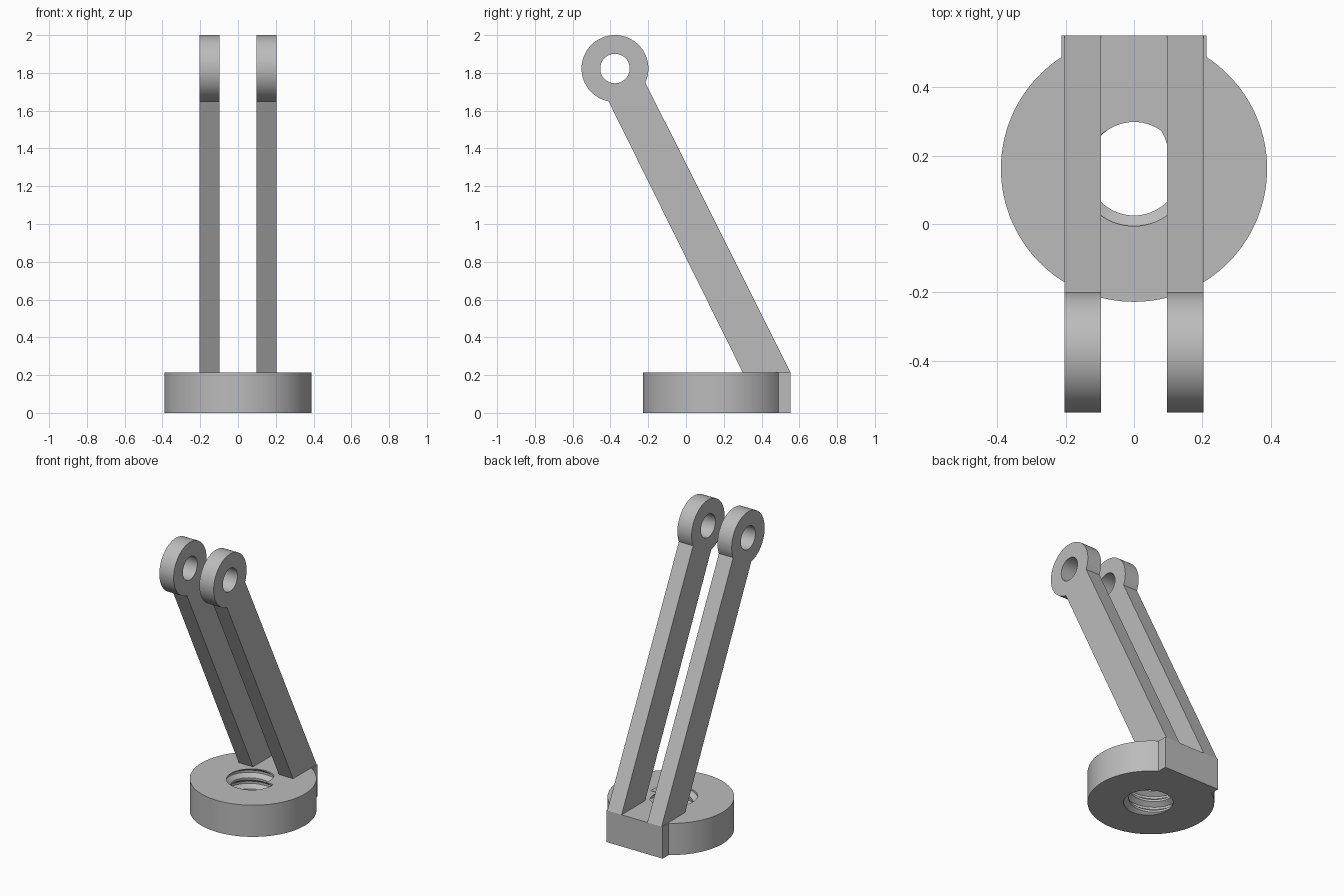
import bpy, bmesh, math
from mathutils import Matrix

cube = bpy.data.objects.get("Cube")
if cube:
    bpy.data.objects.remove(cube, do_unlink=True)

grey = bpy.data.materials.new("plain grey")
grey.use_nodes = True
COLOUR = (0.5, 0.5, 0.5, 1)
grey.diffuse_color = COLOUR
grey.node_tree.nodes["Principled BSDF"].inputs["Base Color"].default_value = COLOUR

TOP = 0.215          # top of the base
CY = 0.162           # centre of the disc in y
EYE = (-0.376, 1.823)  # eye centre in y, z
EYE_R, PIN_R = 0.177, 0.078


def finish(bm, name):
    bmesh.ops.recalc_face_normals(bm, faces=bm.faces)
    mesh = bpy.data.meshes.new(name)
    bm.to_mesh(mesh)
    bm.free()
    mesh.materials.append(grey)
    obj = bpy.data.objects.new(name, mesh)
    bpy.context.collection.objects.link(obj)
    return obj


def cylinder(name, radius, depth, matrix, segments):
    bm = bmesh.new()
    bmesh.ops.create_cone(bm, cap_ends=True, segments=segments, radius1=radius,
                          radius2=radius, depth=depth, matrix=matrix)
    return finish(bm, name)


def block(name, low, high):
    bm = bmesh.new()
    bmesh.ops.create_cube(bm, size=1)
    for v in bm.verts:
        v.co = [h if c > 0 else l for c, l, h in zip(v.co, low, high)]
    return finish(bm, name)


def combine(target, tool, operation):
    """Apply a boolean and drop the helper object."""
    tool.hide_render = True
    mod = target.modifiers.new("cut", "BOOLEAN")
    mod.operation, mod.object, mod.solver = operation, tool, "EXACT"
    bpy.context.view_layer.objects.active = target
    bpy.ops.object.modifier_apply(modifier=mod.name)
    bpy.data.objects.remove(tool, do_unlink=True)


def thread_cutter(minor, major, pitch, segments=64):
    """Helical plug: every column repeats the thread profile, lifted with the angle."""
    profile = [(0, major), (0.2, major), (0.5, minor), (0.7, minor)]
    step, turns = len(profile), 6
    # groove is centred at the top face on the front side
    base = TOP - (4.1 + 0.75) * pitch
    bm = bmesh.new()
    cols = []
    for i in range(segments):
        a = math.tau * i / segments
        cols.append([bm.verts.new((r * math.cos(a), CY + r * math.sin(a),
                                   base + pitch * (t + u + i / segments)))
                     for t in range(turns) for u, r in profile])
    # the last column joins the first one a full turn higher
    cols.append(cols[0][step:])
    count = step * turns
    cols = [c[:count - step] if i else c for i, c in enumerate(cols)]
    for a, b in zip(cols, cols[1:]):
        for k in range(count - step - 1):
            bm.faces.new((a[k], b[k], b[k + 1], a[k + 1]))
    # close both ends with fans
    last = count - step - 1
    for rim, seam, z in ((0, cols[0][:step + 1], base + pitch / 2),
                         (last, cols[0][last:last + step + 1],
                          base + pitch * (turns - 0.8))):
        hub = bm.verts.new((0, CY, z))
        ring = [c[rim] for c in cols[:-1]] + seam[::-1]
        for p, q in zip(ring, ring[1:]):
            bm.faces.new((hub, p, q))
    # first column is longer only where the seam needs it
    loose = [v for v in bm.verts if not v.link_faces]
    bmesh.ops.delete(bm, geom=loose, context="VERTS")
    return finish(bm, "thread_cutter")


# Base: round disc with a square heel at the back and a threaded bore
base = cylinder("threaded_base", 0.39, TOP, Matrix.Translation((0, CY, TOP / 2)), 128)
combine(base, block("heel", (-0.212, 0.3, 0), (0.212, 0.553, TOP)), "UNION")
combine(base, thread_cutter(0.137, 0.168, 0.075), "DIFFERENCE")

# Arms: slanted bars that end in round eyes
parts = [base]
for side, name in ((-1, "right_arm"), (1, "left_arm")):
    outline = [(0.30, TOP), (0.553, TOP)]
    start, end, n = math.radians(-24.7), math.radians(259), 64
    for i in range(n + 1):
        a = start + (end - start) * i / n
        outline.append((EYE[0] + EYE_R * math.cos(a), EYE[1] + EYE_R * math.sin(a)))
    bm = bmesh.new()
    face = bm.faces.new([bm.verts.new((side * 0.097, y, z)) for y, z in outline])
    out = bmesh.ops.extrude_face_region(bm, geom=[face])["geom"]
    bmesh.ops.translate(bm, vec=(side * 0.107, 0, 0),
                        verts=[v for v in out if isinstance(v, bmesh.types.BMVert)])
    arm = finish(bm, name)
    place = Matrix.Translation((side * 0.15, *EYE)) @ Matrix.Rotation(math.pi / 2, 4, "Y")
    combine(arm, cylinder("pin_cutter", PIN_R, 0.2, place, 64), "DIFFERENCE")
    parts.append(arm)

# Smooth the round walls, keep the edges sharp
bpy.ops.object.select_all(action="DESELECT")
for obj in parts:
    obj.select_set(True)
bpy.context.view_layer.objects.active = base
bpy.ops.object.shade_smooth_by_angle(angle=math.radians(25))
